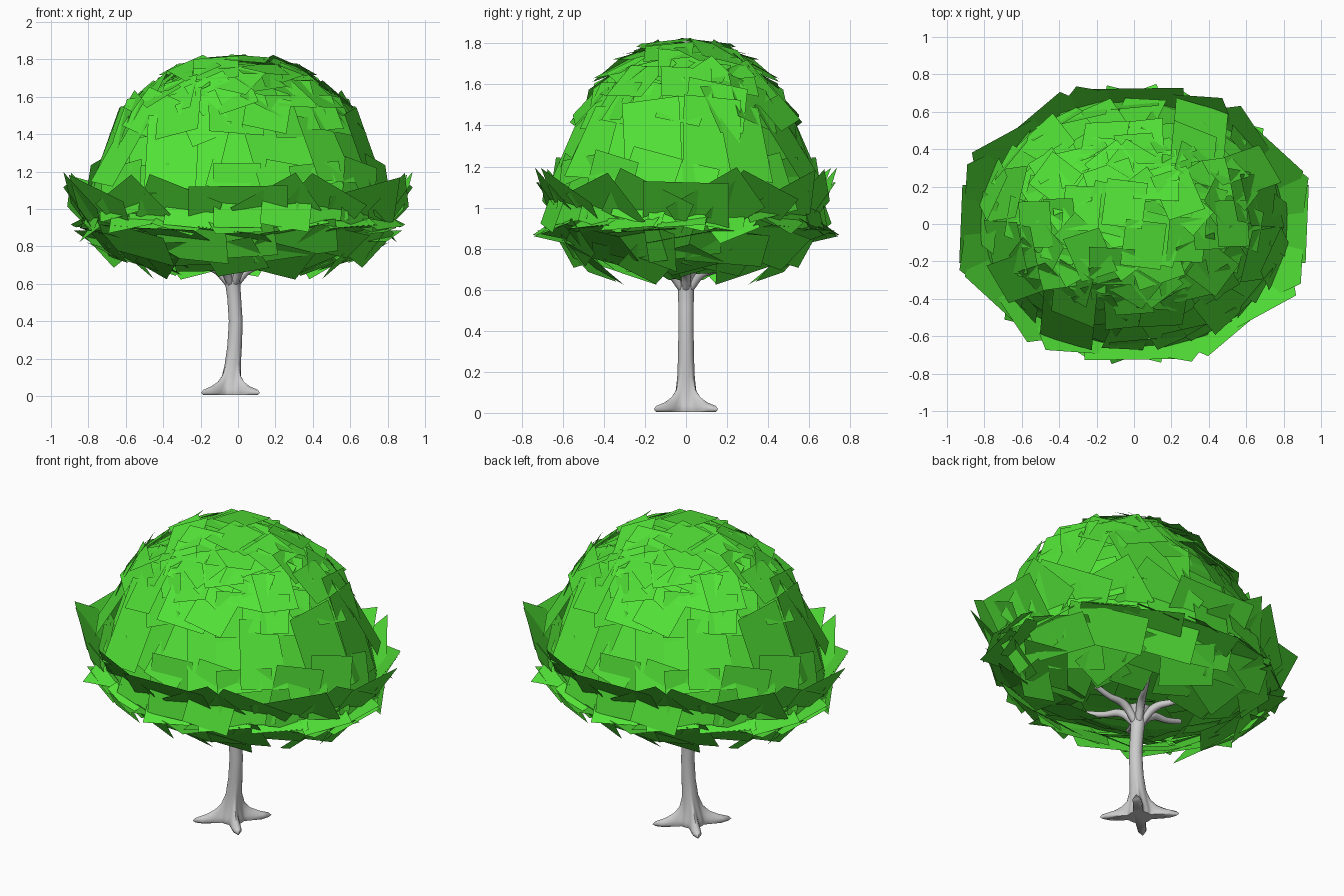
import bpy, bmesh, random
from math import sin, cos, radians, pi
from mathutils import Vector, Matrix

random.seed(7)
old = bpy.data.objects.get("Cube")
if old:
    bpy.data.objects.remove(old)


def material(name, rgb):
    m = bpy.data.materials.new(name)
    m.use_nodes = True
    m.diffuse_color = (*rgb, 1)
    m.node_tree.nodes["Principled BSDF"].inputs["Base Color"].default_value = (*rgb, 1)
    return m


def add_object(name, data, mat):
    ob = bpy.data.objects.new(name, data)
    data.materials.append(mat)
    bpy.context.collection.objects.link(ob)
    return ob


def mesh_object(name, bm, mat):
    mesh = bpy.data.meshes.new(name)
    bm.to_mesh(mesh)
    bm.free()
    return add_object(name, mesh, mat)


LEAF = material("leaf green", (0.085, 0.76, 0.038))
BARK = material("bark grey", (0.6, 0.6, 0.6))


def leaf_card(bm, depth, theta, z, r, lean, w, h, roll, yaw):
    """One square leaf, repeated on the opposite side of the crown."""
    theta, lean, roll, yaw = map(radians, (theta, lean, roll, yaw))
    out = Vector((cos(theta), sin(theta) / depth, 0)).normalized()
    up = Vector((0, 0, 1)) * cos(lean) + out * sin(lean)
    side = Vector((0, 0, 1)).cross(out)
    turn = Matrix.Rotation(yaw, 3, up) @ Matrix.Rotation(roll, 3, side.cross(up))
    centre = Vector((r * cos(theta), r * sin(theta) * depth, z))
    for half in (0, pi):
        spin = Matrix.Rotation(half, 3, "Z")
        corners = []
        for a, b in ((-1, -1), (1, -1), (1, 1), (-1, 1)):
            offset = turn @ (side * a * w / 2 + up * b * h / 2)
            corners.append(bm.verts.new(spin @ (centre + offset)))
        bm.faces.new(corners)


def leaf_rows(name, depth, rows):
    bm = bmesh.new()
    j = random.uniform
    for z, r, lean, w, h, count, roll, wobble in rows:
        for i in range(count // 2):
            leaf_card(bm, depth, 360 * i / count + j(-3, 3), z + j(-0.02, 0.02),
                      r + j(-0.02, 0.02), lean + j(-wobble, wobble),
                      w * j(0.85, 1.15), h * j(0.85, 1.15),
                      j(-roll, roll), j(-wobble, wobble))
    return mesh_object(name, bm, LEAF)


# Leaf rows: height, radius, outward lean, width, height, count, roll, wobble
leaf_rows("dome_side_leaves", 0.82, [
    (1.08, 0.78, -12, 0.28, 0.34, 20, 15, 7),
    (1.30, 0.70, -25, 0.26, 0.46, 24, 14, 7),
])
leaf_rows("dome_top_leaves", 0.78, [
    (1.50, 0.60, -36, 0.26, 0.26, 24, 28, 9),
    (1.60, 0.51, -48, 0.24, 0.22, 20, 35, 12),
    (1.68, 0.41, -58, 0.25, 0.22, 20, 35, 12),
    (1.74, 0.30, -66, 0.24, 0.20, 16, 40, 10),
    (1.785, 0.15, -78, 0.24, 0.22, 10, 40, 9),
])
leaf_rows("rim_leaves", 0.78, [
    (0.93, 0.81, -50, 0.28, 0.16, 16, 25, 14),
    (0.87, 0.76, 80, 0.34, 0.20, 16, 15, 10),
])
leaf_rows("underside_leaves", 0.78, [
    (0.82, 0.74, 40, 0.40, 0.22, 16, 22, 12),
    (0.75, 0.60, 58, 0.32, 0.22, 16, 45, 12),
    (0.725, 0.45, 68, 0.26, 0.24, 12, 45, 12),
    (0.77, 0.22, 87, 0.32, 0.28, 8, 30, 4),
])

# Flared skirt of large leaves: angle, roll, width
bm = bmesh.new()
for angle, roll, width in [(0, 0, 0.42), (13, 38, 0.4), (30, -22, 0.42), (48, 32, 0.38),
                           (68, -25, 0.42), (90, 0, 0.53), (104, 34, 0.4),
                           (122, -28, 0.42), (142, 20, 0.44), (163, -32, 0.4)]:
    leaf_card(bm, 0.76, angle, 1.0, 0.84, 35, width, 0.3, roll, random.uniform(-5, 5))
mesh_object("skirt_leaves", bm, LEAF)


def loft(name, rings, mat):
    """Skin a stack of closed rings and cap both ends."""
    bm = bmesh.new()
    loops = [[bm.verts.new(p) for p in ring] for ring in rings]
    for low, high in zip(loops, loops[1:]):
        for i in range(len(low)):
            k = (i + 1) % len(low)
            bm.faces.new((low[i], low[k], high[k], high[i]))
    bm.faces.new(loops[0][::-1])
    bm.faces.new(loops[-1])
    return mesh_object(name, bm, mat)


def angles(sides):
    return [2 * pi * i / sides for i in range(sides)]


# Closed crown behind the leaves
profile = [(0.02, 0.79), (0.45, 0.78), (0.68, 0.85), (0.76, 0.95), (0.72, 1.18),
           (0.61, 1.42), (0.46, 1.6), (0.26, 1.71), (0.02, 1.76)]
loft("crown_core", [[(r * cos(a), r * sin(a) * 0.8, z) for a in angles(24)]
                    for r, z in profile], LEAF)

# Trunk with four diagonal roots: height, centre x, stem radius, root reach
sections = [(0.005, -0.04, 0.066, 0.205), (0.018, -0.04, 0.07, 0.222),
            (0.034, -0.04, 0.068, 0.205), (0.05, -0.04, 0.064, 0.15),
            (0.075, -0.038, 0.058, 0.1), (0.11, -0.035, 0.05, 0.066),
            (0.17, -0.028, 0.043, 0.046), (0.27, -0.018, 0.039, 0.039),
            (0.4, -0.012, 0.037, 0.037), (0.52, -0.02, 0.037, 0.037),
            (0.6, -0.028, 0.04, 0.04), (0.65, -0.03, 0.05, 0.05),
            (0.69, -0.03, 0.075, 0.075)]
rings = []
for z, cx, stem, root in sections:
    ring = []
    for a in angles(48):
        lobe = ((1 - cos(4 * a)) / 2) ** 5
        r = stem + (root - stem) * lobe
        ring.append((cx + r * cos(a), r * sin(a), z))
    rings.append(ring)
trunk = loft("trunk", rings, BARK)
bpy.context.view_layer.objects.active = trunk
trunk.select_set(True)
bpy.ops.object.shade_smooth_by_angle(angle=radians(60))

# Six branches spreading from the top of the trunk
curve = bpy.data.curves.new("branches", "CURVE")
curve.dimensions = "3D"
curve.bevel_depth = 0.02
curve.bevel_resolution = 2
curve.use_fill_caps = True
for i in range(6):
    a = radians(60 * i)
    spline = curve.splines.new("BEZIER")
    path = [(0.015, 0.6, 1.1), (0.1, 0.685, 1.2), (0.21, 0.7, 0.85), (0.3, 0.725, 0.8)]
    spline.bezier_points.add(len(path) - 1)
    for p, (reach, z, size) in zip(spline.bezier_points, path):
        p.co = (-0.03 + reach * cos(a), reach * sin(a), z)
        p.radius = size
        p.handle_left_type = p.handle_right_type = "AUTO"
add_object("branches", curve, BARK)
